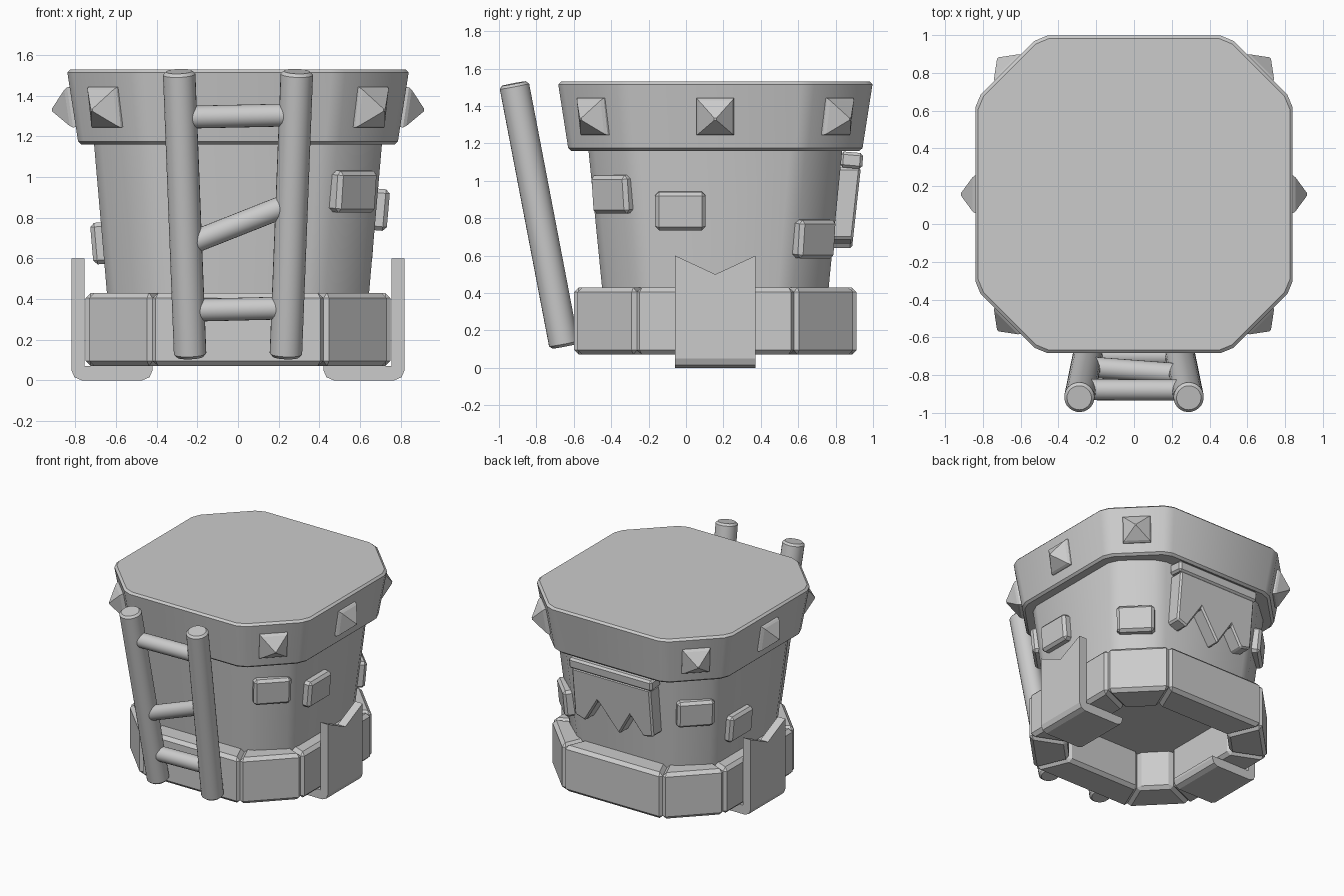
import bpy, bmesh, math
from mathutils import Matrix, Vector

cube = bpy.data.objects.get("Cube")
if cube:
    bpy.data.objects.remove(cube, do_unlink=True)

CY = 0.157                      # depth of the tower axis
stone = bpy.data.materials.new("stone_grey")
stone.use_nodes = True
GREY = (0.6, 0.6, 0.6, 1)
stone.diffuse_color = GREY
stone.node_tree.nodes["Principled BSDF"].inputs["Base Color"].default_value = GREY


def finish(name, bm, bevel=0.0, smooth=True):
    bmesh.ops.recalc_face_normals(bm, faces=bm.faces)
    if bevel:
        bmesh.ops.bevel(bm, geom=bm.edges[:], offset=bevel, segments=1,
                        affect='EDGES', clamp_overlap=True)
    me = bpy.data.meshes.new(name)
    bm.to_mesh(me)
    bm.free()
    me.materials.append(stone)
    ob = bpy.data.objects.new(name, me)
    bpy.context.collection.objects.link(ob)
    if smooth:
        bpy.ops.object.select_all(action='DESELECT')
        ob.select_set(True)
        bpy.context.view_layer.objects.active = ob
        bpy.ops.object.shade_smooth_by_angle(angle=math.radians(32))
    return ob


def loft(sections):
    """Closed solid through matching loops of points."""
    bm = bmesh.new()
    rings = [[bm.verts.new(p) for p in s] for s in sections]
    n = len(rings[0])
    for a, b in zip(rings, rings[1:]):
        for i in range(n):
            j = (i + 1) % n
            bm.faces.new((a[i], a[j], b[j], b[i]))
    bm.faces.new(rings[0])
    bm.faces.new(rings[-1])
    return bm


def octagon(hx, hy, fx, fy):
    q = [(hx, -fy), (hx, fy), (fx, hy), (-fx, hy)]
    return [Vector((x, y + CY)) for x, y in q + [(-x, -y) for x, y in q]]


def rounded(points, cut):
    """Trim every corner of a plan outline."""
    out = []
    for i, p in enumerate(points):
        for q in (points[i - 1], points[(i + 1) % len(points)]):
            out.append(p + (q - p).normalized() * cut)
    return out


def at(points, z):
    return [(p.x, p.y, z) for p in points]


def on_wall(pos, yaw, tilt):
    """Frame whose local x points out of a leaning wall."""
    return (Matrix.Translation(pos) @ Matrix.Rotation(math.radians(yaw), 4, 'Z')
            @ Matrix.Rotation(math.radians(tilt), 4, 'Y'))


def box(name, frame, size, bevel):
    bm = bmesh.new()
    bmesh.ops.create_cube(bm, size=1, matrix=frame @ Matrix.Diagonal((*size, 1)))
    return finish(name, bm, bevel, False)


def rod(name, a, b, r, bevel):
    a, b = Vector(a), Vector(b)
    bm = bmesh.new()
    turn = (b - a).to_track_quat('Z', 'Y').to_matrix().to_4x4()
    bmesh.ops.create_cone(bm, cap_ends=True, segments=24, radius1=r, radius2=r,
                          depth=(b - a).length,
                          matrix=Matrix.Translation((a + b) / 2) @ turn)
    rims = [e for e in bm.edges if any(len(f.verts) > 4 for f in e.link_faces)]
    bmesh.ops.bevel(bm, geom=rims, offset=bevel, segments=1, affect='EDGES')
    return finish(name, bm)


# tower wall
finish("tower_wall", loft([
    at(rounded(octagon(0.64, 0.6, 0.39, 0.38), 0.05), 0.37),
    at(rounded(octagon(0.71, 0.68, 0.45, 0.45), 0.05), 1.18)]))

# crown slab with trimmed rims
finish("crown", loft([
    at(rounded(octagon(0.77, 0.77, 0.46, 0.46), 0.04), 1.16),
    at(rounded(octagon(0.787, 0.787, 0.47, 0.47), 0.04), 1.175),
    at(rounded(octagon(0.84, 0.84, 0.5, 0.5), 0.04), 1.515),
    at(rounded(octagon(0.825, 0.825, 0.49, 0.49), 0.04), 1.53)]))

# ring of foundation blocks
outer = octagon(0.75, 0.755, 0.43, 0.43)
inner = octagon(0.49, 0.495, 0.32, 0.32)
for i in range(8):
    j = (i + 1) % 8
    plan = [outer[i], outer[j], inner[j], inner[i]]
    finish(f"foundation_block_{i + 1}", loft([at(plan, 0.07), at(plan, 0.43)]), 0.025, False)

# notched straps hooked under the foundation
hook = [(0.755, 0.6), (0.82, 0.6), (0.82, 0.05), (0.805, 0.015), (0.77, 0),
        (0.47, 0), (0.435, 0.015), (0.42, 0.05), (0.42, 0.07), (0.755, 0.07)]
for side, label in ((1, "left"), (-1, "right")):
    finish(f"{label}_strap", loft([
        [(side * x, CY + dy, top if z > 0.5 else z) for x, z in hook]
        for dy, top in ((-0.215, 0.6), (0, 0.5), (0.215, 0.6))]), 0, False)

# pyramid studs on the crown
for yaw in (0, 45, 135, 180, 225, 315):
    a = math.radians(yaw)
    d = 0.812 if yaw % 180 == 0 else 0.915
    frame = on_wall((d * math.cos(a), CY + d * math.sin(a), 1.345), yaw, 8.5)
    bm = loft([[frame @ Vector((x, sy * h, sz * h))
                for sy, sz in ((-1, -1), (1, -1), (1, 1), (-1, 1))]
               for x, h in ((-0.04, 0.1), (0.015, 0.1), (0.03, 0.09), (0.105, 0.006))])
    finish(f"stud_{yaw}", bm, 0, False)

# loose bricks on the wall: x, y from axis, z, yaw, width
bricks = [(0.56, -0.54, 0.93, -45, 0.27), (0.69, -0.187, 0.84, 0, 0.27),
          (0.55, 0.52, 0.69, 45, 0.27), (-0.67, 0.17, 0.675, 180, 0.27),
          (-0.56, 0.53, 0.87, 135, 0.27)]
for i, (x, y, z, yaw, w) in enumerate(bricks):
    box(f"wall_brick_{i + 1}", on_wall((x, y + CY, z), yaw, 5), (0.1, w, 0.205), 0.02)

# ragged banner and its bar on the back
frame = on_wall((0, 0.885, 1.11), 90, 5)
box("banner_bar", frame, (0.12, 0.72, 0.085), 0.015)
hem = [(0.34, 0.69), (0.25, 0.66), (0.13, 0.85), (-0.04, 0.63),
       (-0.15, 0.81), (-0.25, 0.67), (-0.34, 0.69)]
outline = [(0.34, 1.07)] + hem + [(-0.34, 1.07)]
finish("banner", loft([[(x, 0.88 + d + (z - 1.07) * 0.11, z) for x, z in outline]
                       for d in (-0.08, 0.055)]), 0.012, False)


# leaning ladder
def rail_point(side, z):
    t = (z - 0.11) / 1.41
    return (side * (0.235 + 0.055 * t), -0.65 - 0.27 * t, z)


for side, label in ((1, "left"), (-1, "right")):
    rod(f"{label}_rail", rail_point(side, 0.115), rail_point(side, 1.52), 0.08, 0.015)
for i, (z1, z2) in enumerate(((0.345, 0.355), (0.68, 0.855), (1.295, 1.305))):
    rod(f"rung_{i + 1}", rail_point(-0.85, z1), rail_point(0.85, z2), 0.056, 0.012)
